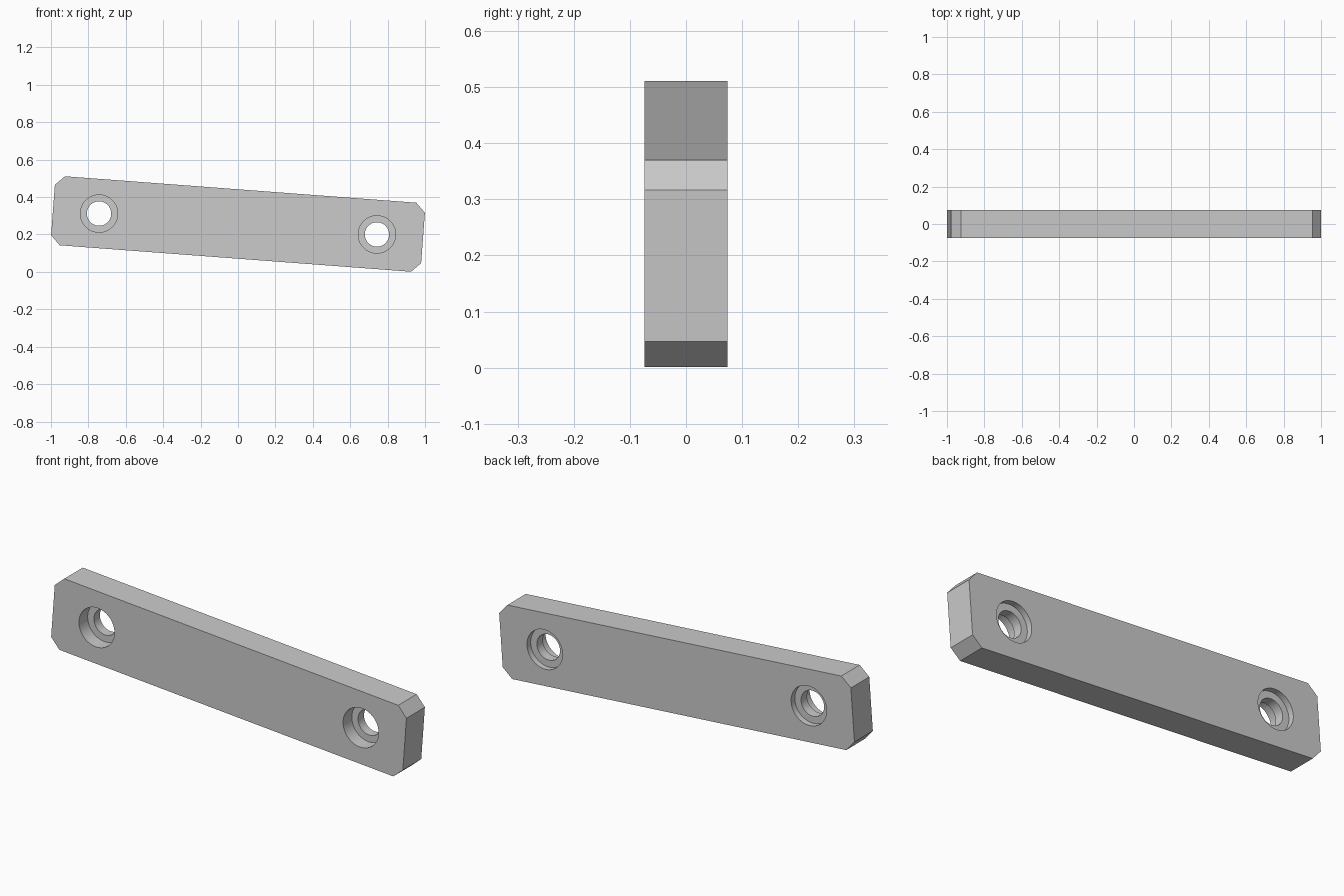
import bpy, bmesh, math
from mathutils import Matrix, Vector

cube = bpy.data.objects.get("Cube")
if cube:
    bpy.data.objects.remove(cube, do_unlink=True)

HALF_LENGTH, HALF_HEIGHT, HALF_DEPTH = 0.992, 0.185, 0.074
CHAMFER = 0.05
BORE, RECESS = 0.065, 0.1
FRONT_FLOOR, BACK_FLOOR = -0.004, 0.044
HOLE_X = 0.745
TILT = math.radians(4.3)


def make_object(name, bm):
    bmesh.ops.recalc_face_normals(bm, faces=bm.faces)
    mesh = bpy.data.meshes.new(name)
    bm.to_mesh(mesh)
    bm.free()
    obj = bpy.data.objects.new(name, mesh)
    bpy.context.collection.objects.link(obj)
    return obj


def make_cutter(x):
    # Stepped bore: wide recess on both faces, narrow hole between
    profile = [(0, -0.1), (RECESS, -0.1), (RECESS, FRONT_FLOOR), (BORE, FRONT_FLOOR),
               (BORE, BACK_FLOOR), (RECESS, BACK_FLOOR), (RECESS, 0.1), (0, 0.1)]
    bm = bmesh.new()
    verts = [bm.verts.new((r, y, 0)) for r, y in profile]
    edges = [bm.edges.new(pair) for pair in zip(verts, verts[1:])]
    bmesh.ops.spin(bm, geom=verts + edges, cent=(0, 0, 0), axis=(0, 1, 0),
                   angle=math.tau, steps=64, use_merge=True)
    bmesh.ops.remove_doubles(bm, verts=bm.verts, dist=1e-5)
    bmesh.ops.translate(bm, verts=bm.verts, vec=(x, 0, 0))
    cutter = make_object("hole_cutter", bm)
    cutter.hide_render = True
    return cutter


# Plate with chamfered end corners
bm = bmesh.new()
bmesh.ops.create_cube(bm, size=2, matrix=Matrix.Diagonal(
    Vector((HALF_LENGTH, HALF_DEPTH, HALF_HEIGHT, 1))))
corners = [e for e in bm.edges if abs(e.verts[0].co.y - e.verts[1].co.y) > HALF_DEPTH]
bmesh.ops.bevel(bm, geom=corners, offset=CHAMFER, segments=1, affect='EDGES')
plate = make_object("plate", bm)

# Two mounting holes
cutters = [make_cutter(side * HOLE_X) for side in (-1, 1)]
for cutter in cutters:
    mod = plate.modifiers.new("mounting_hole", 'BOOLEAN')
    mod.operation = 'DIFFERENCE'
    mod.solver = 'EXACT'
    mod.object = cutter

bpy.context.view_layer.objects.active = plate
for obj in bpy.context.selected_objects:
    obj.select_set(False)
plate.select_set(True)
for mod in list(plate.modifiers):
    bpy.ops.object.modifier_apply(modifier=mod.name)
for cutter in cutters:
    bpy.data.objects.remove(cutter, do_unlink=True)

bpy.ops.object.shade_smooth_by_angle(angle=math.radians(30))

# Tilt the plate and rest its lowest corner on the floor
plate.rotation_euler.y = TILT
plate.location.z = 0.256
